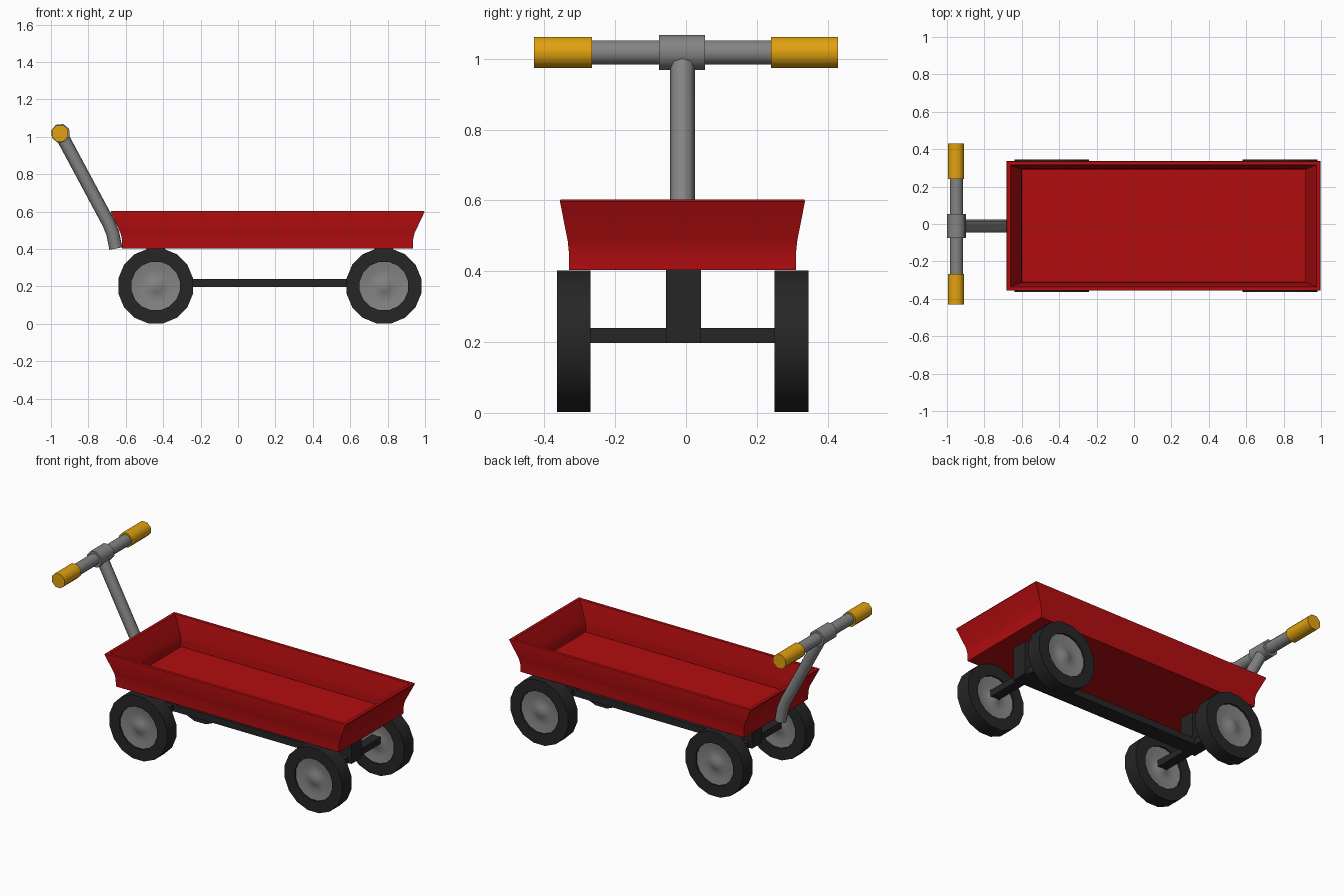
import bpy, bmesh, math
from mathutils import Vector, Matrix

if "Cube" in bpy.data.objects:
    bpy.data.objects.remove(bpy.data.objects["Cube"])

def material(name, rgb):
    m = bpy.data.materials.new(name)
    m.diffuse_color = (*rgb, 1)
    m.use_nodes = True
    m.node_tree.nodes["Principled BSDF"].inputs["Base Color"].default_value = m.diffuse_color
    return m

RED = material("red paint", (0.45, 0.004, 0.005))
GREY = material("grey metal", (0.23, 0.23, 0.23))
BLACK = material("black rubber", (0.019, 0.019, 0.019))
YELLOW = material("yellow grip", (0.76, 0.36, 0.005))
YC = -0.01  # centre line of the wagon

def finish(name, bm, mat, angle=None):
    bmesh.ops.recalc_face_normals(bm, faces=bm.faces)
    me = bpy.data.meshes.new(name)
    bm.to_mesh(me)
    bm.free()
    me.materials.append(mat)
    ob = bpy.data.objects.new(name, me)
    bpy.context.collection.objects.link(ob)
    if angle:
        bpy.context.view_layer.objects.active = ob
        ob.select_set(True)
        bpy.ops.object.shade_smooth_by_angle(angle=math.radians(angle))
        ob.select_set(False)
    return ob

def loft(bm, rings, cap_start=True, cap_end=True):
    loops = [[bm.verts.new(p) for p in r] for r in rings]
    n = len(loops[0])
    for a, b in zip(loops, loops[1:]):
        for i in range(n):
            j = (i + 1) % n
            bm.faces.new((a[i], a[j], b[j], b[i]))
    if cap_start:
        bm.faces.new(loops[0])
    if cap_end:
        bm.faces.new(loops[-1])

def box(name, x0, x1, y0, y1, z0, z1, mat):
    bm = bmesh.new()
    loft(bm, [[(x0, y0, z), (x1, y0, z), (x1, y1, z), (x0, y1, z)] for z in (z0, z1)])
    return finish(name, bm, mat)

def ring_y(x, y, z, r, n, turn):
    return [(x + r * math.cos(turn + math.tau * i / n), y,
             z + r * math.sin(turn + math.tau * i / n)) for i in range(n)]

def rod_y(name, x, z, y0, y1, r, mat, turn=math.pi / 8):
    bm = bmesh.new()
    loft(bm, [ring_y(x, y, z, r, 8, turn) for y in (y0, y1)])
    return finish(name, bm, mat, 50)

# Tray: outer wall up, over the rim, down inside to the floor
def tray_ring(ex, ey, z):
    cx = 0.158
    return [(cx + sx * ex, YC + sy * ey, z) for sx, sy in ((-1, -1), (1, -1), (1, 1), (-1, 1))]

bm = bmesh.new()
loft(bm, [tray_ring(0.777, 0.320, 0.403), tray_ring(0.779, 0.321, 0.455),
          tray_ring(0.786, 0.324, 0.485), tray_ring(0.839, 0.346, 0.597),
          tray_ring(0.837, 0.345, 0.602), tray_ring(0.818, 0.326, 0.602),
          tray_ring(0.766, 0.305, 0.490), tray_ring(0.759, 0.302, 0.460),
          tray_ring(0.758, 0.301, 0.422)])
finish("tray", bm, RED, 25)

# Wheels: tyre with a dished hub on both faces
AXLES = {"front": -0.44, "rear": 0.78}
SIDES = {"right": (-0.364, -0.270), "left": (0.250, 0.346)}
WZ, N = 0.202, 16
TURN = math.pi / N
R = 0.2 / math.cos(TURN)
for end, x in AXLES.items():
    for side, (y0, y1) in SIDES.items():
        bm = bmesh.new()
        tyre = [(0.132, y0 + 0.03), (0.132, y0), (R, y0), (R, y1), (0.132, y1), (0.132, y1 - 0.03)]
        loft(bm, [ring_y(x, y, WZ, r, N, TURN) for r, y in tyre + tyre[:1]], False, False)
        bmesh.ops.remove_doubles(bm, verts=bm.verts, dist=1e-5)
        finish(f"{end}_{side}_tyre", bm, BLACK, 35)
        bm = bmesh.new()
        dome = [(0.012, 0.004), (0.035, 0.010), (0.055, 0.018), (0.09, 0.017), (0.134, 0.010)]
        rings = [(r, y0 + d) for r, d in dome] + [(r, y1 - d) for r, d in reversed(dome)]
        loft(bm, [ring_y(x, y, WZ, r, N, TURN) for r, y in rings])
        finish(f"{end}_{side}_hub", bm, GREY, 40)

# Undercarriage
for end, x in AXLES.items():
    box(f"{end}_axle", x - 0.03, x + 0.03, -0.30, 0.28, 0.198, 0.24, BLACK)
    box(f"{end}_block", x - 0.05, x + 0.05, -0.056, 0.043, 0.198, 0.404, BLACK)
box("chassis_beam", AXLES["front"], AXLES["rear"], -0.056, 0.043, 0.198, 0.24, BLACK)

# Bent pull shaft
HX, HZ = -0.949, 1.018
path = [Vector((HX, 0, HZ)), Vector((-0.690, 0, 0.535)),
        Vector((-0.670, 0, 0.485)), Vector((-0.653, 0, 0.402))]
bm = bmesh.new()
rings = []
for i, p in enumerate(path):
    d = (path[min(i + 1, 3)] - path[max(i - 1, 0)]).normalized()
    u = d.cross(Vector((0, 1, 0)))
    rings.append([p + Vector((0, YC, 0)) + 0.035 * (u * math.cos(a) + Vector((0, 1, 0)) * math.sin(a))
                  for a in (math.tau * k / 8 for k in range(8))])
loft(bm, rings)
finish("pull_shaft", bm, GREY, 50)

# Cross handle
rod_y("handle_bar", HX, HZ, -0.40, 0.40, 0.037, GREY)
rod_y("handle_sleeve", HX, HZ, -0.076, 0.054, 0.052, GREY, math.radians(28))
rod_y("right_grip", HX - 0.003, HZ, -0.43, -0.266, 0.047, YELLOW)
rod_y("left_grip", HX - 0.003, HZ, 0.24, 0.43, 0.047, YELLOW)
